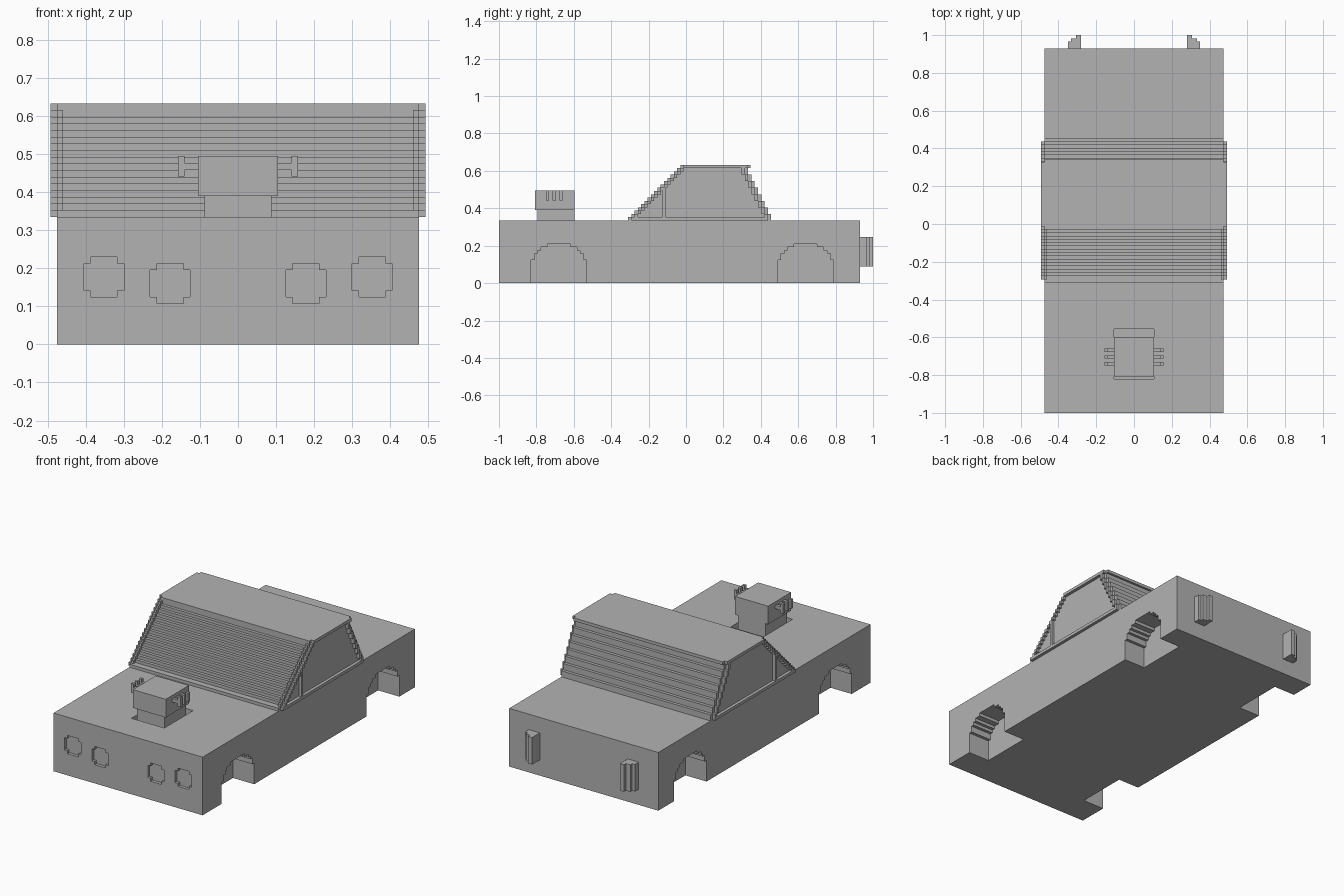
import bpy, bmesh, math

cube = bpy.data.objects.get("Cube")
if cube:
    bpy.data.objects.remove(cube, do_unlink=True)

U = 0.0175          # step size of the blocky style
DECK = 0.335        # top of the body
LAYERS = 17         # cabin layers

grey = bpy.data.materials.new("plain grey")
grey.use_nodes = True
colour = (0.45, 0.45, 0.45, 1)
grey.diffuse_color = colour
grey.node_tree.nodes["Principled BSDF"].inputs["Base Color"].default_value = colour


def outline(rows):
    """Closed stepped outline from rows of (low, high, start, end)."""
    left, right = [], []
    for low, high, start, end in rows:
        for side, v in ((left, start), (right, end)):
            if side and abs(side[-1][0] - v) < 1e-6:
                side[-1] = (v, high)
            else:
                side += [(v, low), (v, high)]
    return left + right[::-1]


def prism(name, points, axis, a, b):
    """Extrude a flat outline along an axis from a to b."""
    place = {"x": lambda p, t: (t, p[0], p[1]),
             "y": lambda p, t: (p[0], t, p[1]),
             "z": lambda p, t: (p[0], p[1], t)}[axis]
    bm = bmesh.new()
    ends = [[bm.verts.new(place(p, t)) for p in points] for t in (a, b)]
    bm.faces.new(ends[0])
    bm.faces.new(ends[1][::-1])
    n = len(points)
    for i in range(n):
        j = (i + 1) % n
        bm.faces.new((ends[0][i], ends[1][i], ends[1][j], ends[0][j]))
    bmesh.ops.recalc_face_normals(bm, faces=bm.faces)
    mesh = bpy.data.meshes.new(name)
    bm.to_mesh(mesh)
    bm.free()
    mesh.materials.append(grey)
    obj = bpy.data.objects.new(name, mesh)
    bpy.context.collection.objects.link(obj)
    return obj


def box(name, x0, x1, y0, y1, z0, z1):
    return prism(name, outline([(z0, z1, y0, y1)]), "x", x0, x1)


def cut(obj, cutters):
    """Subtract the cutters, bake the result and drop them."""
    for c in cutters:
        c.hide_render = True
        m = obj.modifiers.new("cut", "BOOLEAN")
        m.operation = "DIFFERENCE"
        m.solver = "EXACT"
        m.object = c
    bpy.context.view_layer.update()
    deps = bpy.context.evaluated_depsgraph_get()
    mesh = bpy.data.meshes.new_from_object(obj.evaluated_get(deps))
    obj.modifiers.clear()
    obj.data = mesh
    for c in cutters:
        bpy.data.objects.remove(c, do_unlink=True)


# Body with wheel arches, sunken headlights and engine opening
body = box("body", -0.475, 0.475, -1, 0.93, 0, DECK)
cutters = [box("hatch_cutter", -6 * U, 6 * U, -0.82, -0.557, 0.235, 0.5)]
for centre in (-0.68, 0.64):
    rows = []
    for i in range(12):
        h = math.sqrt(0.152 ** 2 - ((i + 0.5) * U - 0.065) ** 2)
        h = (round(h / U - 0.5) + 0.5) * U
        rows.append((i * U if i else -0.05, (i + 1) * U, centre - h, centre + h))
    for s in (-1, 1):
        cutters.append(prism("arch_cutter", outline(rows), "x", s * 0.34, s * 0.6))
for cx, cz in ((0.352, 0.177), (0.178, 0.16)):
    for s in (-1, 1):
        x = s * cx
        rows = [(cz - 3 * U, cz - 2 * U, x - 2 * U, x + 2 * U),
                (cz - 2 * U, cz + 2 * U, x - 3 * U, x + 3 * U),
                (cz + 2 * U, cz + 3 * U, x - 2 * U, x + 2 * U)]
        cutters.append(prism("headlight_cutter", outline(rows), "y", -1.1, -1 + U))
cut(body, cutters)


# Cabin: stepped slopes front and rear
def front(i):
    return -0.31 + U * i


def rear(i):
    return 0.345 if i == LAYERS - 1 else 0.455 - U * round(i * 7 / 15)


def cabin_rows(first, last, front_inset, rear_inset, y_min=-9, y_max=9):
    rows = []
    for i in range(first, last):
        a = max(front(i) + front_inset * U, y_min)
        b = min(rear(i) - rear_inset * U, y_max)
        if b - a > 0.001:
            rows.append((DECK + i * U, DECK + (i + 1) * U, a, b))
    return rows


screen = [(lo, hi, a + (U if 0 < i < LAYERS - 1 else 0), b)
          for i, (lo, hi, a, b) in enumerate(cabin_rows(0, LAYERS, 0, 0))]
prism("cabin_core", outline(screen), "x", -0.46, 0.46)
for s, side in ((1, "left"), (-1, "right")):
    prism(side + "_windscreen_pillar", outline(cabin_rows(0, LAYERS, 0, 0)),
          "x", s * 0.46, s * 0.475)
    frame = prism(side + "_window_frame", outline(cabin_rows(0, LAYERS, 1, 1)),
                  "x", s * 0.475, s * 0.4925)
    top = LAYERS - 1
    holes = [cabin_rows(1, top, 2, 2, y_max=-0.125),
             cabin_rows(1, top, 2, 2, y_min=-0.11)]
    cut(frame, [prism("window_cutter", outline(h), "x", s * 0.45, s * 0.52)
                for h in holes])

# Engine intake standing in the opening
box("engine_column", -5 * U, 5 * U, -0.793, -0.597, 0.22, 0.39)
box("engine_block", -6 * U, 6 * U, -0.807, -0.597, 0.39, 0.495)
for s, side in ((1, "left"), (-1, "right")):
    for k in range(3):
        y = -0.74 + 0.036 * k
        y0, y1 = y - U / 2, y + U / 2
        box(side + "_pipe_arm", s * 0.10, s * 0.141, y0, y1, 0.458, 0.476)
        box(side + "_pipe_end", s * 0.14, s * 0.157, y0, y1, 0.441, 0.495)

# Rounded tail lights
for s, side in ((1, "left"), (-1, "right")):
    rows = [(0.93, 0.965, s * 0.28, s * 0.35),
            (0.965, 0.982, s * 0.28, s * 0.333),
            (0.982, 1.0, s * 0.28, s * 0.306)]
    prism(side + "_tail_light", outline(rows), "z", 0.09, 0.246)
